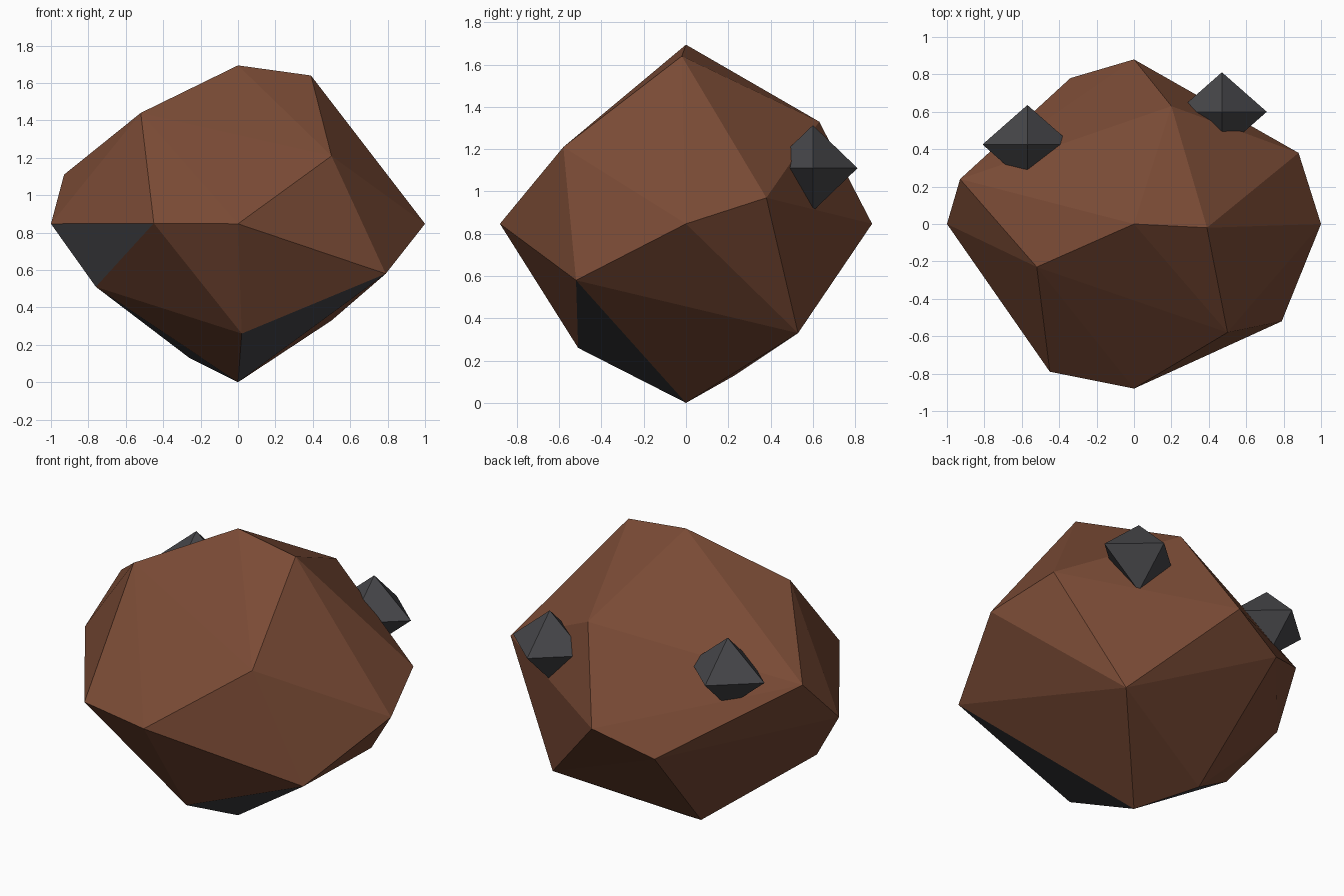
import bpy
import bmesh
from mathutils import Vector

default_cube = bpy.data.objects.get("Cube")
if default_cube:
    bpy.data.objects.remove(default_cube, do_unlink=True)


def make_material(name, colour):
    material = bpy.data.materials.new(name)
    material.use_nodes = True
    material.diffuse_color = (*colour, 1)
    material.node_tree.nodes["Principled BSDF"].inputs["Base Color"].default_value = (*colour, 1)
    return material


brown = make_material("brown_rock", (0.195, 0.07, 0.036))
grey = make_material("dark_grey_ore", (0.06, 0.06, 0.066))


def faceted_hull(name, points, materials, painted=()):
    """Flat-shaded convex solid; faces nearest the painted spots get the second material."""
    bm = bmesh.new()
    for point in points:
        bm.verts.new(point)
    hull = bmesh.ops.convex_hull(bm, input=bm.verts[:])
    loose = [v for v in hull["geom_interior"] if isinstance(v, bmesh.types.BMVert)]
    bmesh.ops.delete(bm, geom=loose, context="VERTS")
    bmesh.ops.recalc_face_normals(bm, faces=bm.faces[:])
    for spot in painted:
        face = min(bm.faces, key=lambda f: (f.calc_center_median() - spot).length)
        face.material_index = 1
    mesh = bpy.data.meshes.new(name)
    bm.to_mesh(mesh)
    bm.free()
    for material in materials:
        mesh.materials.append(material)
    obj = bpy.data.objects.new(name, mesh)
    bpy.context.collection.objects.link(obj)
    return obj


def octahedron(centre, radii):
    for axis in range(3):
        for sign in (-1, 1):
            corner = Vector(centre)
            corner[axis] += sign * radii[axis]
            yield corner


# Rock body: six axis tips plus irregular corners between them
middle = (0, 0, 0.847)
size = Vector((1, 0.88, 0.847))
corners = {
    "crown_left": (0.39, -0.02, 1.64),
    "crown_right": (-0.52, -0.23, 1.44),
    "crown_back": (0.2, 0.63, 1.33),
    "brow": (0.5, -0.58, 1.21),
    "back_right_high": (-0.93, 0.24, 1.11),
    "back_left": (0.88, 0.38, 0.97),
    "front_right": (-0.45, -0.79, 0.85),
    "back_right_low": (-0.34, 0.78, 0.72),
    "front_left": (0.79, -0.52, 0.58),
    "under_right": (-0.76, -0.135, 0.51),
    "under_left": (0.5, 0.53, 0.33),
    "under_front": (0.02, -0.51, 0.26),
    "under_back": (-0.26, 0.23, 0.13),
    "right_tip": (-1, 0, 0.847),
    "bottom_tip": (0, 0, 0),
}

# Ore-coloured facets, each named by its three corners
ore_facets = [
    ("right_tip", "front_right", "under_right"),
    ("under_front", "front_left", "bottom_tip"),
    ("under_right", "under_back", "bottom_tip"),
]
spots = [sum((Vector(corners[c]) for c in facet), Vector()) / 3 for facet in ore_facets]
body_points = list(octahedron(middle, size)) + [
    Vector(p) for n, p in corners.items() if not n.endswith("tip")]
faceted_hull("rock_body", body_points, (brown, grey), spots)

# Ore crystals half sunk into the back of the rock
crystal_centres = {
    "ore_crystal_right": (-0.57, 0.425, 1.16),
    "ore_crystal_left": (0.47, 0.6, 1.11),
}
for name, centre in crystal_centres.items():
    faceted_hull(name, octahedron(centre, size * 0.24), (grey,))
